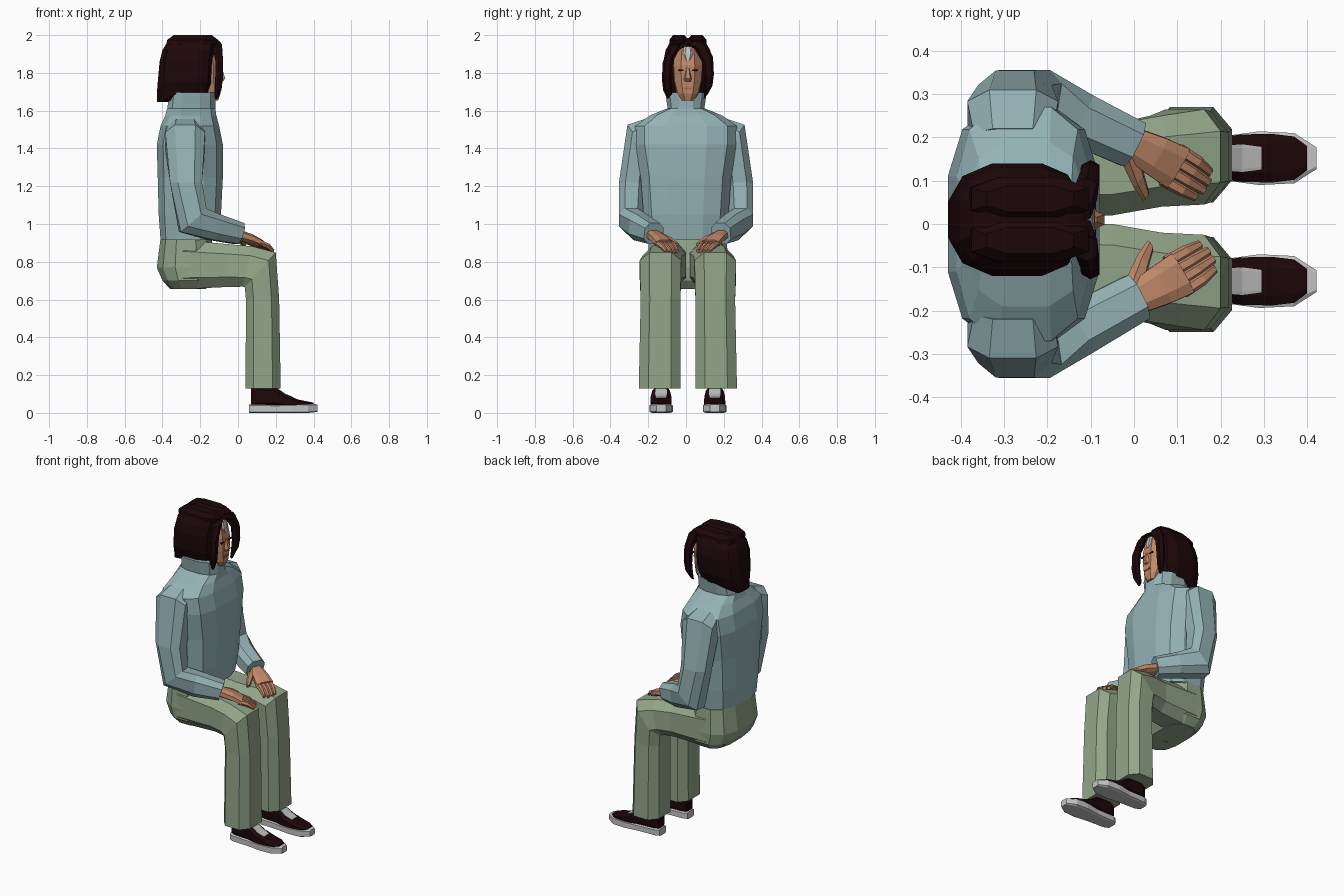
import bpy, bmesh, math
from mathutils import Vector


def material(name, rgb):
    m = bpy.data.materials.new(name)
    m.diffuse_color = (*rgb, 1)
    return m


TEAL = material("teal_knit", (0.30, 0.45, 0.47))
GREEN = material("sage_cloth", (0.29, 0.38, 0.25))
SKIN = material("skin", (0.53, 0.25, 0.14))
LIP = material("lip", (0.36, 0.15, 0.09))
DARK = material("dark_brown", (0.012, 0.002, 0.003))
WHITE = material("off_white", (0.55, 0.55, 0.55))


def ring(c, u, v, n, p):
    """Rounded-box section: centre c, half axes u and v, n corners."""
    c, u, v = Vector(c), Vector(u), Vector(v)
    k = math.cos(math.pi / n) ** p
    pts = []
    for i in range(n):
        a = math.tau * (i + 0.5) / n
        f = lambda t: math.copysign(abs(t) ** p / k, t)
        pts.append(c + u * f(math.cos(a)) + v * f(math.sin(a)))
    return pts


def loft(name, sections, mat, n=8, p=0.75):
    """Skin a closed tube through sections (centre, u, v)."""
    bm = bmesh.new()
    rows = [[bm.verts.new(q) for q in ring(*s, n, p)] for s in sections]
    for a, b in zip(rows, rows[1:]):
        for i in range(n):
            j = (i + 1) % n
            bm.faces.new((a[i], a[j], b[j], b[i]))
    bm.faces.new(rows[0])
    bm.faces.new(rows[-1][::-1])
    bmesh.ops.recalc_face_normals(bm, faces=bm.faces)
    me = bpy.data.meshes.new(name)
    bm.to_mesh(me)
    bm.free()
    me.materials.append(mat)
    ob = bpy.data.objects.new(name, me)
    bpy.context.collection.objects.link(ob)
    return ob


def stack(name, levels, mat, yc=0.0, n=12, p=0.75):
    """Horizontal sections (z, x_back, x_front, half_width)."""
    loft(name, [(((a + b) / 2, yc, z), ((b - a) / 2, 0, 0), (0, w, 0))
                for z, a, b, w in levels], mat, n, p)


def lengthwise(name, levels, mat, yc, p=0.6):
    """Sections across x: (x, half_width, z_low, z_high)."""
    loft(name, [((x, yc, (a + b) / 2), (0, 0, (b - a) / 2), (0, w, 0))
                for x, w, a, b in levels], mat, 8, p)


def plate(name, x, y, z, hy, hz, mat):
    loft(name, [((x + d, y, z), (0, hy, 0), (0, 0, hz)) for d in (-0.004, 0.004)], mat, 4, 1)


MID = 0.01  # middle of head and legs

# Jumper with roll collar
stack("jumper", [(0.915, -0.41, -0.11, 0.21), (1.05, -0.42, -0.09, 0.225),
                 (1.25, -0.425, -0.08, 0.24), (1.42, -0.43, -0.08, 0.27),
                 (1.52, -0.41, -0.10, 0.27), (1.575, -0.385, -0.115, 0.19),
                 (1.612, -0.375, -0.12, 0.10)], TEAL, 0, 12, 0.68)
stack("collar", [(1.60, -0.375, -0.12, 0.095), (1.695, -0.365, -0.12, 0.11)], TEAL)

# Pelvis
stack("pelvis", [(0.925, -0.41, -0.14, 0.205), (0.77, -0.43, -0.12, 0.215),
                 (0.70, -0.40, -0.13, 0.21), (0.657, -0.36, -0.17, 0.17)], GREEN, MID)

for s, side in ((1, "left"), (-1, "right")):
    near = s < 0
    dx, dy = (0.01, 0.015) if near else (0, 0)  # the two forearms differ slightly

    # Sleeve: shoulder, elbow, cuff
    arm = [((-0.28, 0.20, 1.49), (0.09, 0, 0), (0, 0.02, 0.065)),
           ((-0.28, 0.255, 1.445), (0.105, 0, 0), (0, 0.055, 0.08)),
           ((-0.275, 0.285, 1.22), (0.085, 0, 0), (0, 0.07, 0)),
           ((-0.24, 0.29, 1.02), (0.068, 0, 0.062), (0.01, 0.066, 0)),
           ((-0.13, 0.245, 0.985), (0.01, -0.005, 0.07), (0.03, 0.055, 0)),
           ((-0.005, 0.185, 0.95), (0.015, -0.005, 0.055), (0.025, 0.05, 0))]
    flip = lambda q: (q[0], s * q[1], q[2])
    arm = [tuple(flip(q) for q in sec) for sec in arm]
    arm[-1] = ((arm[-1][0][0] + dx, arm[-1][0][1] + dy, arm[-1][0][2]),) + arm[-1][1:]
    loft(side + "_sleeve", arm, TEAL)

    # Hand: palm, fingers and thumb
    place = lambda x, y, z: (x + dx, s * y + dy, z)
    across = Vector((0.5, s * 0.86, 0))
    up = Vector((0.3, -s * 0.17, 0.94))
    loft(side + "_palm", [(place(x, y, z), up * h, across * w) for x, y, z, w, h in
                          ((-0.02, 0.195, 0.945, 0.035, 0.027), (0.05, 0.158, 0.922, 0.047, 0.024),
                           (0.10, 0.13, 0.897, 0.052, 0.02))], SKIN)
    for k in (-1.5, -0.5, 0.5, 1.5):
        reach = 0.008 if abs(k) < 1 else 0
        loft(side + "_finger", [(Vector(place(x, y, z)) + across * k * g, up * r, across * r) for x, y, z, g, r in
                                ((0.085, 0.137, 0.90, 0.026, 0.014),
                                 (0.13, 0.11, 0.883, 0.025, 0.013),
                                 (0.16 + reach, 0.09 - reach / 2, 0.856, 0.022, 0.009))], SKIN, 6, 0.9)
    loft(side + "_thumb", [(place(x, y, z), up * r, across * w) for x, y, z, r, w in
                           ((-0.01, 0.165, 0.935, 0.022, 0.028), (0.01, 0.105, 0.915, 0.015, 0.02),
                            (0.028, 0.064, 0.892, 0.009, 0.011))], SKIN, 6, 0.9)

    # Trouser leg: thigh, knee, hem
    leg = [((-0.37, 0.10, 0.78), (0, 0, 0.10), (0, 0.07, 0)),
           ((-0.29, 0.11, 0.785), (0, 0, 0.13), (0, 0.103, 0)),
           ((-0.05, 0.115, 0.78), (0, 0, 0.113), (0, 0.105, 0)),
           ((0.05, 0.135, 0.775), (0.025, 0, 0.107), (0, 0.105, 0)),
           ((0.118, 0.145, 0.757), (0.082, 0, 0.092), (0, 0.11, 0)),
           ((0.13, 0.145, 0.60), (0.088, 0, 0), (0, 0.105, 0)),
           ((0.133, 0.15, 0.13), (0.093, 0, 0), (0, 0.11, 0))]
    loft(side + "_trouser_leg", [((c[0], MID + s * c[1], c[2]), u, v) for c, u, v in leg], GREEN, 8, 0.7)

    # Shoe: sole, upper, tongue
    y = MID + s * 0.142
    lengthwise(side + "_sole", [(0.058, 0.032, 0, 0.045), (0.085, 0.046, 0, 0.045),
                                (0.20, 0.05, 0, 0.042), (0.29, 0.062, 0, 0.045),
                                (0.37, 0.058, 0, 0.048), (0.422, 0.025, 0.005, 0.045)], WHITE, y, 0.3)
    lengthwise(side + "_shoe_upper", [(0.068, 0.03, 0.03, 0.135), (0.10, 0.043, 0.03, 0.145),
                                      (0.19, 0.047, 0.03, 0.14), (0.25, 0.055, 0.03, 0.098),
                                      (0.32, 0.056, 0.03, 0.07), (0.37, 0.05, 0.03, 0.06),
                                      (0.40, 0.028, 0.03, 0.054)], DARK, y)
    lengthwise(side + "_tongue", [(0.19, 0.028, 0.135, 0.144), (0.25, 0.032, 0.093, 0.102),
                                  (0.295, 0.026, 0.075, 0.083)], WHITE, y, 0.3)

    # Loose strand of hair falling in front of the cheek
    strand = [(-0.125, 0.02, 1.962, 0.025, 0.025), (-0.11, 0.065, 1.945, 0.025, 0.028),
              (-0.10, 0.105, 1.87, 0.02, 0.025), (-0.10, 0.113, 1.78, 0.02, 0.022),
              (-0.105, 0.108, 1.72, 0.018, 0.02), (-0.115, 0.095, 1.675, 0.01, 0.01)]
    loft(side + "_hair_strand", [((x, MID + s * o, z), (a, 0, 0), (0, b, 0.012))
                                 for x, o, z, a, b in strand], DARK, 6, 0.8)
    # Hair crown either side of the parting
    stack(side + "_crown", [(1.95, -0.38, -0.12, 0.05), (1.975, -0.375, -0.105, 0.05),
                            (2.0, -0.34, -0.14, 0.03)], DARK, MID + s * 0.048, 8)

    # Eye
    plate(side + "_eye", -0.092, MID + s * 0.036, 1.815, 0.014, 0.004, DARK)

# Head, neck, nose, mouth, pale forehead
stack("face", [(1.655, -0.20, -0.105, 0.035), (1.69, -0.25, -0.093, 0.06),
               (1.76, -0.35, -0.09, 0.08), (1.84, -0.36, -0.09, 0.085),
               (1.92, -0.34, -0.105, 0.075), (1.96, -0.30, -0.15, 0.05)], SKIN, MID, 10)
stack("neck", [(1.58, -0.31, -0.16, 0.065), (1.72, -0.31, -0.16, 0.06)], SKIN, MID, 8)
stack("nose", [(1.755, -0.11, -0.08, 0.016), (1.77, -0.11, -0.068, 0.018),
               (1.83, -0.11, -0.086, 0.008)], SKIN, MID, 6)
plate("mouth", -0.091, MID, 1.718, 0.024, 0.005, LIP)
stack("forehead", [(1.865, -0.13, -0.091, 0.012), (1.90, -0.13, -0.095, 0.03),
                   (1.94, -0.15, -0.105, 0.02)], WHITE, MID, 8)

# Main hair mass, longer at the nape
stack("hair", [(1.645, -0.43, -0.38, 0.06), (1.685, -0.43, -0.15, 0.10),
               (1.75, -0.425, -0.13, 0.125), (1.86, -0.415, -0.125, 0.13),
               (1.92, -0.40, -0.12, 0.118), (1.97, -0.37, -0.115, 0.09),
               (1.985, -0.34, -0.15, 0.07)], DARK, MID, 12, 0.7)
